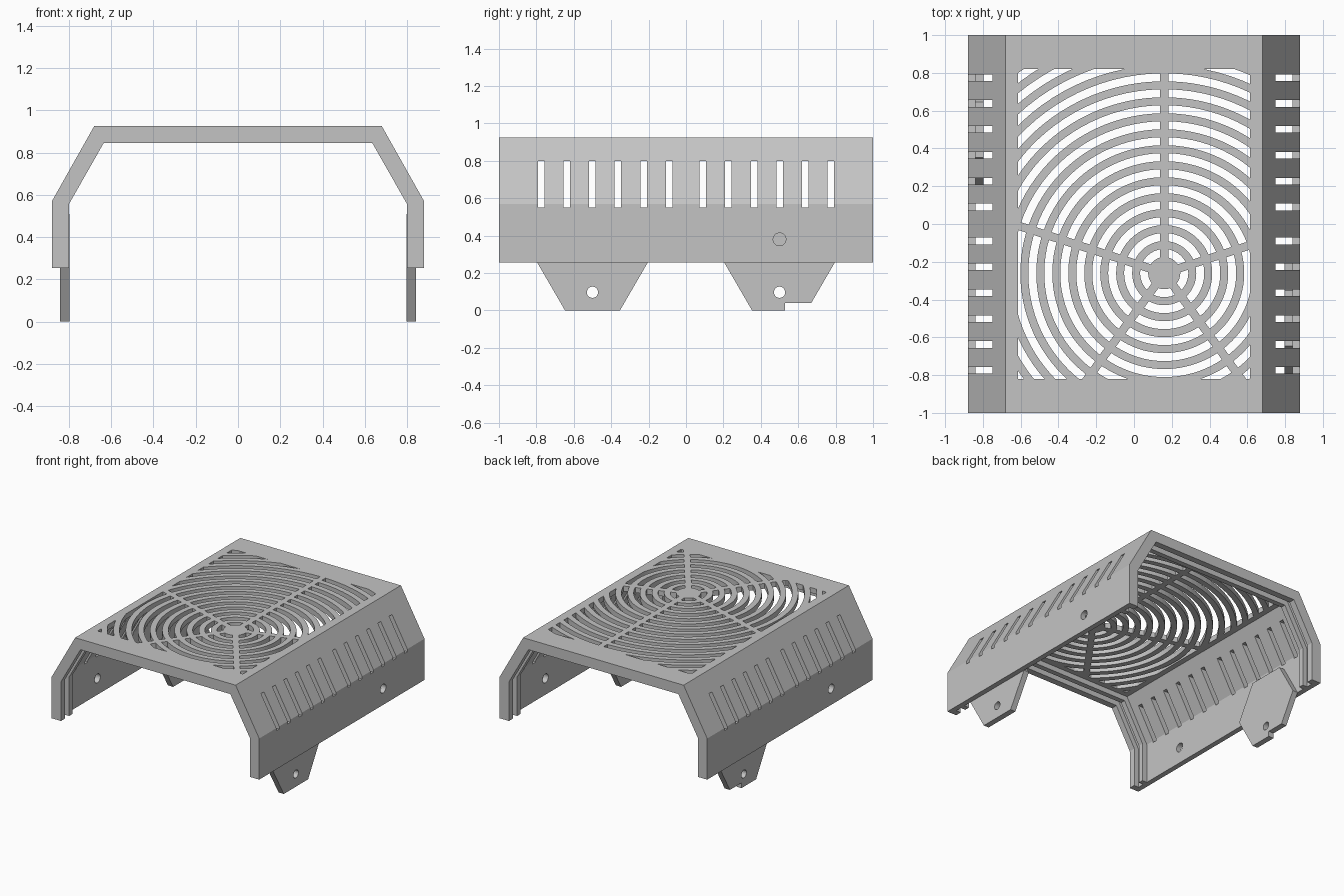
import bpy, bmesh
from math import asin, cos, sin, radians, pi
from mathutils import Vector

if "Cube" in bpy.data.objects:
    bpy.data.objects.remove(bpy.data.objects["Cube"])

GREY = (0.55, 0.55, 0.55, 1)
grey = bpy.data.materials.new("grey plastic")
grey.use_nodes = True
grey.diffuse_color = GREY
grey.node_tree.nodes["Principled BSDF"].inputs["Base Color"].default_value = GREY


def prisms(name, items):
    """One object made of prisms, each a 3D outline swept along a vector."""
    bm = bmesh.new()
    for outline, sweep in items:
        face = bm.faces.new([bm.verts.new(p) for p in outline])
        new = bmesh.ops.extrude_face_region(bm, geom=[face], use_keep_orig=True)["geom"]
        verts = [v for v in new if isinstance(v, bmesh.types.BMVert)]
        bmesh.ops.translate(bm, verts=verts, vec=Vector(sweep))
    bmesh.ops.recalc_face_normals(bm, faces=bm.faces)
    mesh = bpy.data.meshes.new(name)
    bm.to_mesh(mesh)
    bm.free()
    obj = bpy.data.objects.new(name, mesh)
    bpy.context.collection.objects.link(obj)
    return obj


def combine(obj, cutter, operation="DIFFERENCE"):
    """Bake a boolean into obj and discard the cutter."""
    cutter.hide_render = True
    mod = obj.modifiers.new("cut", "BOOLEAN")
    mod.operation, mod.solver, mod.object = operation, "EXACT", cutter
    deps = bpy.context.evaluated_depsgraph_get()
    mesh = bpy.data.meshes.new_from_object(obj.evaluated_get(deps))
    obj.modifiers.clear()
    obj.data = mesh
    bpy.data.objects.remove(cutter)


def along_y(points, y0, y1):
    return [(x, y0, z) for x, z in points], (0, y1 - y0, 0)


def along_x(points, x0, x1):
    return [(x0, y, z) for y, z in points], (x1 - x0, 0, 0)


def rect(a0, a1, b0, b1):
    return [(a0, b0), (a1, b0), (a1, b1), (a0, b1)]


def circle(y, z, r, n=32):
    return [(y + r * cos(2 * pi * i / n), z + r * sin(2 * pi * i / n)) for i in range(n)]


def arch(half):
    """Mirror a half profile into a full arch, right foot to left foot."""
    return half + [(-x, z) for x, z in reversed(half)]


# Folded cover with full-thickness end rims
FOOT = 0.255
outer = arch([(0.88, FOOT), (0.88, 0.57), (0.68, 0.925)])
inner = arch([(0.80, FOOT), (0.80, 0.555), (0.635, 0.845)])
cover = prisms("cover", [along_y(outer + inner[::-1], -1, 1)])

# Thinner middle and a panel groove inside each end
hollow = arch([(0.84, 0.1), (0.84, 0.562), (0.658, 0.885)])
spans = [(-0.95, -0.90), (-0.86, 0.86), (0.90, 0.95)]
combine(cover, prisms("hollow_cutter", [along_y(hollow, a, b) for a, b in spans]))

# Ventilation slits through both sloping sides
slits = [s * (0.09 + 0.137 * k) for s in (-1, 1) for k in range(6)]
combine(cover, prisms("slit_cutter", [
    along_x(rect(y - 0.0175, y + 0.0175, 0.55, 0.80), -1, 1) for y in slits]))

# Screw hole in each side wall, diagonally opposite
combine(cover, prisms("hole_cutter", [
    along_x(circle(s * 0.5, 0.38, 0.034), s * 0.7, s * 1.0) for s in (-1, 1)]))

# Fan grill: concentric slots broken by five spokes, trimmed to a window
CX, CY, PITCH, SPOKE = 0.16, -0.26, 0.0846, 0.022


def arc(r, start, steps=20):
    gap = asin(SPOKE / r)
    a0, a1 = start + gap, start + radians(72) - gap
    return [(CX + r * cos(a0 + (a1 - a0) * i / steps),
             CY + r * sin(a0 + (a1 - a0) * i / steps), 0.86) for i in range(steps + 1)]


slots = []
for ring in range(15):
    r = 0.085 + PITCH * ring
    for spoke in range(5):
        start = radians(18 + 72 * spoke)
        slots.append((arc(r, start) + arc(r + PITCH / 2, start)[::-1], (0, 0, 0.1)))
grill = prisms("grill_cutter", slots)
window = prisms("window", [along_y(rect(-0.615, 0.615, 0.80, 1.0), -0.82, 0.82)])
combine(grill, window, "INTERSECT")
combine(cover, grill)

# Hexagonal mounting tabs on the inner walls, the left-hand one notched
upper = [(0.295, FOOT), (0.147, 0.51), (-0.147, 0.51), (-0.295, FOOT), (-0.147, 0)]
plain_foot = [(0.147, 0)]
notched_foot = [(0.03, 0), (0.03, 0.04), (0.17, 0.04)]
parts = [cover]
for name, side, foot in (("front_tab", 1, plain_foot), ("rear_tab", -1, notched_foot)):
    y = -0.5 * side
    outline = [(y + dy, z) for dy, z in upper + foot]
    tab = prisms(name, [along_x(outline, side * 0.797, side * 0.841)])
    combine(tab, prisms("tab_hole_cutter", [
        along_x(circle(y, 0.097, 0.03), side * 0.7, side * 0.9)]))
    parts.append(tab)

for part in parts:
    part.data.materials.clear()
    part.data.materials.append(grey)
